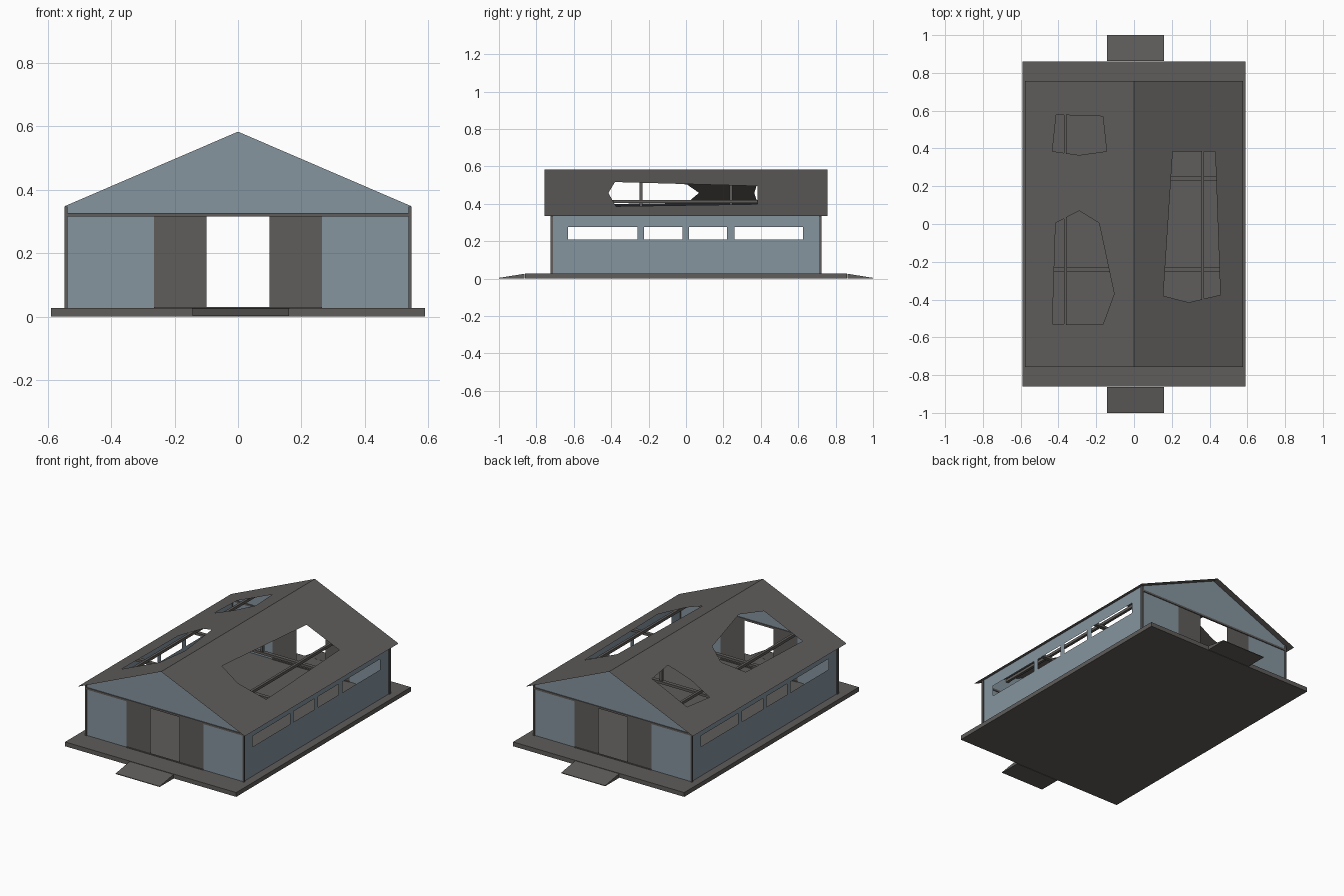
import bpy, bmesh, math
from mathutils import Vector

if "Cube" in bpy.data.objects:
    bpy.data.objects.remove(bpy.data.objects["Cube"])


def material(name, rgb):
    m = bpy.data.materials.new(name)
    m.diffuse_color = (*rgb, 1)
    m.use_nodes = True
    m.node_tree.nodes["Principled BSDF"].inputs["Base Color"].default_value = m.diffuse_color
    return m


GREY = material("warm dark grey", (0.115, 0.109, 0.104))
BLUE = material("slate blue", (0.235, 0.298, 0.345))
APEX, SLOPE = 0.583, 0.43


def roof_z(x):
    return APEX - SLOPE * abs(x)


def finish(name, bm, mat):
    me = bpy.data.meshes.new(name)
    bm.to_mesh(me)
    bm.free()
    me.materials.append(mat)
    ob = bpy.data.objects.new(name, me)
    bpy.context.collection.objects.link(ob)
    return ob


def sheet(name, loops, place, outward, mat):
    """Flat panel: first loop is the outline, the others are holes."""
    bm = bmesh.new()
    edges = []
    for loop in loops:
        vs = [bm.verts.new((u, v, 0)) for u, v in loop]
        edges += [bm.edges.new((vs[i - 1], vs[i])) for i in range(len(vs))]
    bmesh.ops.triangle_fill(bm, edges=edges, use_beauty=True, normal=(0, 0, 1))
    for v in bm.verts:
        v.co = Vector(place(v.co.x, v.co.y))
    bm.normal_update()
    flip = [f for f in bm.faces if f.normal.dot(Vector(outward)) < 0]
    bmesh.ops.reverse_faces(bm, faces=flip)
    return finish(name, bm, mat)


def rect(a, b, c, d):
    return [(a, c), (b, c), (b, d), (a, d)]


def box(name, x0, x1, y0, y1, z0, z1, mat=GREY):
    bm = bmesh.new()
    bmesh.ops.create_cube(bm, size=1)
    for v in bm.verts:
        v.co = ((x0 + x1) / 2 + v.co.x * (x1 - x0),
                (y0 + y1) / 2 + v.co.y * (y1 - y0),
                (z0 + z1) / 2 + v.co.z * (z1 - z0))
    return finish(name, bm, mat)


def prism(name, profile, direction, mat=GREY):
    """Extrude a flat 3D profile along a direction."""
    bm = bmesh.new()
    f = bm.faces.new([bm.verts.new(p) for p in profile])
    ext = bmesh.ops.extrude_face_region(bm, geom=[f])
    moved = [g for g in ext["geom"] if isinstance(g, bmesh.types.BMVert)]
    bmesh.ops.translate(bm, verts=moved, vec=direction)
    bmesh.ops.recalc_face_normals(bm, faces=bm.faces[:])
    return finish(name, bm, mat)


# floor slab
box("floor_slab", -0.59, 0.59, -0.86, 0.86, 0, 0.027)

# roof slopes with broken openings
holes = {
    -1: [[(-0.412, 0.578), (-0.165, 0.57), (-0.145, 0.385), (-0.29, 0.365), (-0.432, 0.385)],
         [(-0.415, 0.005), (-0.29, 0.07), (-0.185, 0.005), (-0.105, -0.37),
          (-0.165, -0.533), (-0.432, -0.53)]],
    1: [[(0.205, 0.383), (0.43, 0.383), (0.457, -0.375), (0.29, -0.415), (0.155, -0.38)]],
}
for s, side in ((-1, "left"), (1, "right")):
    sheet(side + "_roof", [rect(0, s * 0.577, -0.757, 0.757)] + holes[s],
          lambda x, y: (x, y, roof_z(x)), (0, 0, 1), GREY)

    # side wall with four window openings
    wins = [rect(a, b, 0.21, 0.277) for a, b in
            ((-0.63, -0.26), (-0.225, -0.02), (0.015, 0.22), (0.26, 0.625))]
    sheet(side + "_wall", [rect(-0.72, 0.72, 0.002, roof_z(0.54))] + wins,
          lambda y, z: (s * 0.54, y, z), (s, 0, 0), BLUE)

    # purlin under the roof
    x = s * 0.362
    box(side + "_purlin", x - 0.008, x + 0.008, -0.715, 0.715, 0.403, 0.42)

    # end walls, doors, ramps: s also picks front (-1) or back (1)
    end = "front" if s < 0 else "back"
    y = s * 0.718
    xe = 0.546
    sheet(end + "_gable", [[(-xe, 0.32), (xe, 0.32), (xe, roof_z(xe)), (0, APEX), (-xe, roof_z(xe))]],
          lambda u, z: (u, y, z), (0, s, 0), BLUE)
    for t in (-1, 1):
        sheet(end + "_wall_panel", [rect(t * 0.54, t * 0.265, 0.002, 0.32)],
              lambda u, z: (u, y, z), (0, s, 0), BLUE)
        sheet(end + "_sliding_door", [rect(t * 0.265, t * 0.1, 0.026, 0.32)],
              lambda u, z: (u, y, z), (0, s, 0), GREY)
        box("corner_post", min(t * 0.537, t * 0.547), max(t * 0.537, t * 0.547),
            y - 0.006, y + 0.006, 0.026, roof_z(0.547))
    box(end + "_header_beam", -0.546, 0.546, y - 0.005, y + 0.005, 0.315, 0.327)
    box(end + "_door_sill", -0.265, 0.265, y - 0.005, y + 0.005, 0.026, 0.031)
    prism(end + "_ramp", [(-0.143, s * 0.863, 0), (-0.143, s * 0.863, 0.026),
                          (-0.143, s * 1.0, 0.004), (-0.143, s * 1.0, 0)], (0.303, 0, 0))

    # interior tie beam and king post
    yt = s * 0.24
    box("tie_beam", -0.535, 0.535, yt - 0.012, yt + 0.012, 0.315, 0.33)
    box("king_post", -0.008, 0.008, yt - 0.008, yt + 0.008, 0.33, APEX - 0.006)
